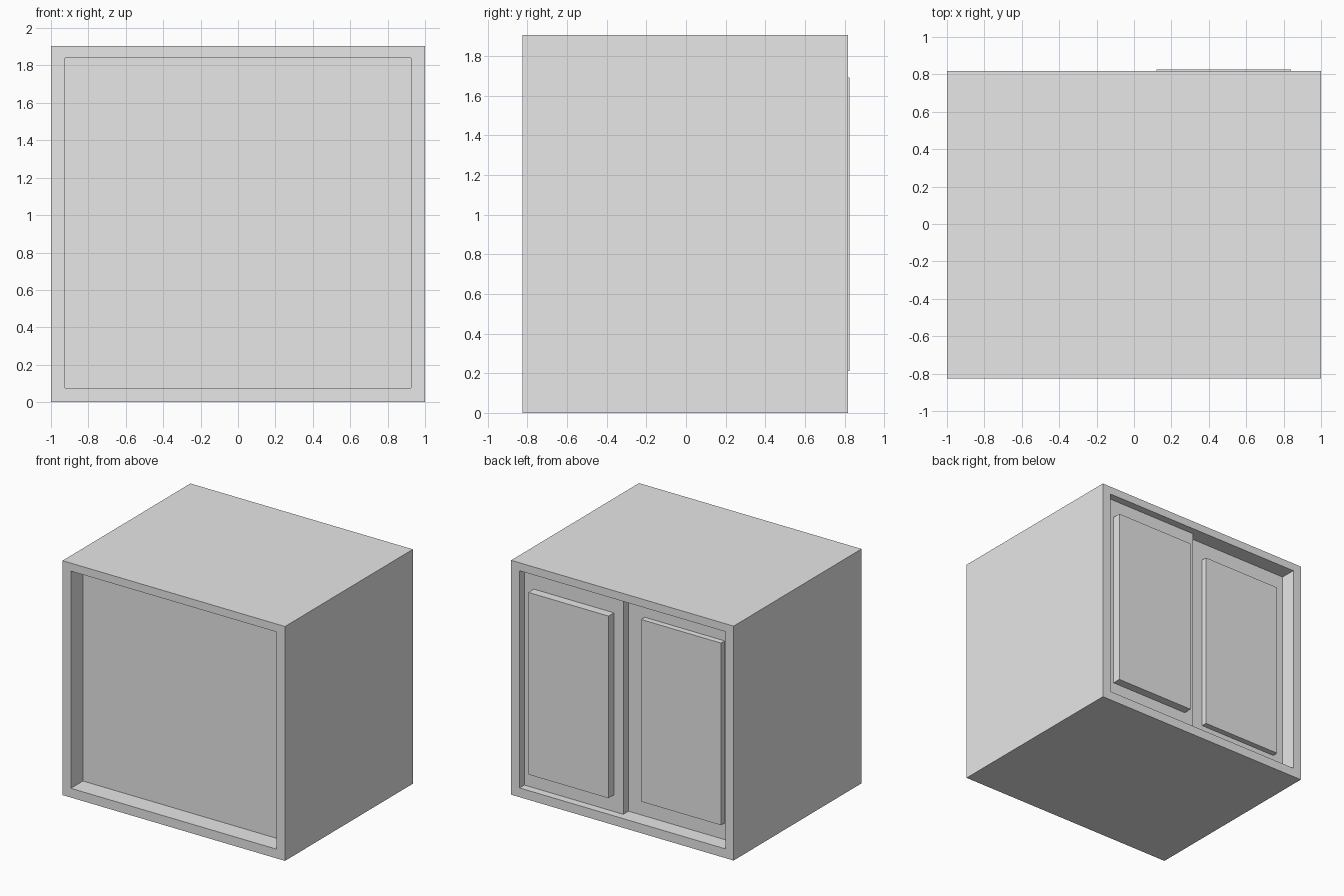
import bpy
import bmesh

if "Cube" in bpy.data.objects:
    bpy.data.objects.remove(bpy.data.objects["Cube"])

# Single flat colour
grey = bpy.data.materials.new("light grey")
grey.diffuse_color = (0.8, 0.8, 0.8, 1.0)
grey.use_nodes = True
grey.node_tree.nodes["Principled BSDF"].inputs["Base Color"].default_value = grey.diffuse_color


def finish(name, bm):
    bmesh.ops.recalc_face_normals(bm, faces=bm.faces)
    mesh = bpy.data.meshes.new(name)
    bm.to_mesh(mesh)
    bm.free()
    mesh.materials.append(grey)
    obj = bpy.data.objects.new(name, mesh)
    bpy.context.collection.objects.link(obj)
    return obj


def box(name, x, y, z):
    """Box spanning the (min, max) pairs x, y and z."""
    bm = bmesh.new()
    bmesh.ops.create_cube(bm, size=1)
    for v in bm.verts:
        for i, (lo, hi) in enumerate((x, y, z)):
            v.co[i] = lo if v.co[i] < 0 else hi
    return finish(name, bm)


def rect_tube(name, outer, inner, y):
    """Rectangular tube along y; outer and inner are (x0, x1, z0, z1)."""
    bm = bmesh.new()

    def ring(r, yy):
        x0, x1, z0, z1 = r
        return [bm.verts.new((a, yy, b))
                for a, b in ((x0, z0), (x1, z0), (x1, z1), (x0, z1))]

    rings = [ring(outer, y[0]), ring(outer, y[1]),
             ring(inner, y[1]), ring(inner, y[0])]
    for k in range(4):
        a, b = rings[k], rings[(k + 1) % 4]
        for i in range(4):
            j = (i + 1) % 4
            bm.faces.new((a[i], a[j], b[j], b[i]))
    return finish(name, bm)


# Opening of the carcass
X, Z0, Z1 = 0.925, 0.075, 1.84
FRONT, BACK = -0.825, 0.817

# Outer carcass: sides, top and bottom
rect_tube("cabinet_carcass", (-1, 1, 0, 1.905), (-X, X, Z0, Z1), (FRONT, BACK))

# Recessed panel closing the front
box("front_panel", (-X, X), (-0.67, -0.63), (Z0, Z1))

# Two overlapping sliding doors at the back, each with a raised panel
doors = (
    ("outer", (0.035, X), 0.755, (0.12, 0.84), 0.825),
    ("inner", (-X, 0.06), 0.688, (-0.83, -0.11), 0.735),
)
for label, door_x, door_y, panel_x, panel_y in doors:
    box(label + "_sliding_door", door_x, (door_y - 0.065, door_y), (Z0, Z1))
    box(label + "_door_raised_panel", panel_x, (door_y - 0.01, panel_y), (0.21, 1.69))
